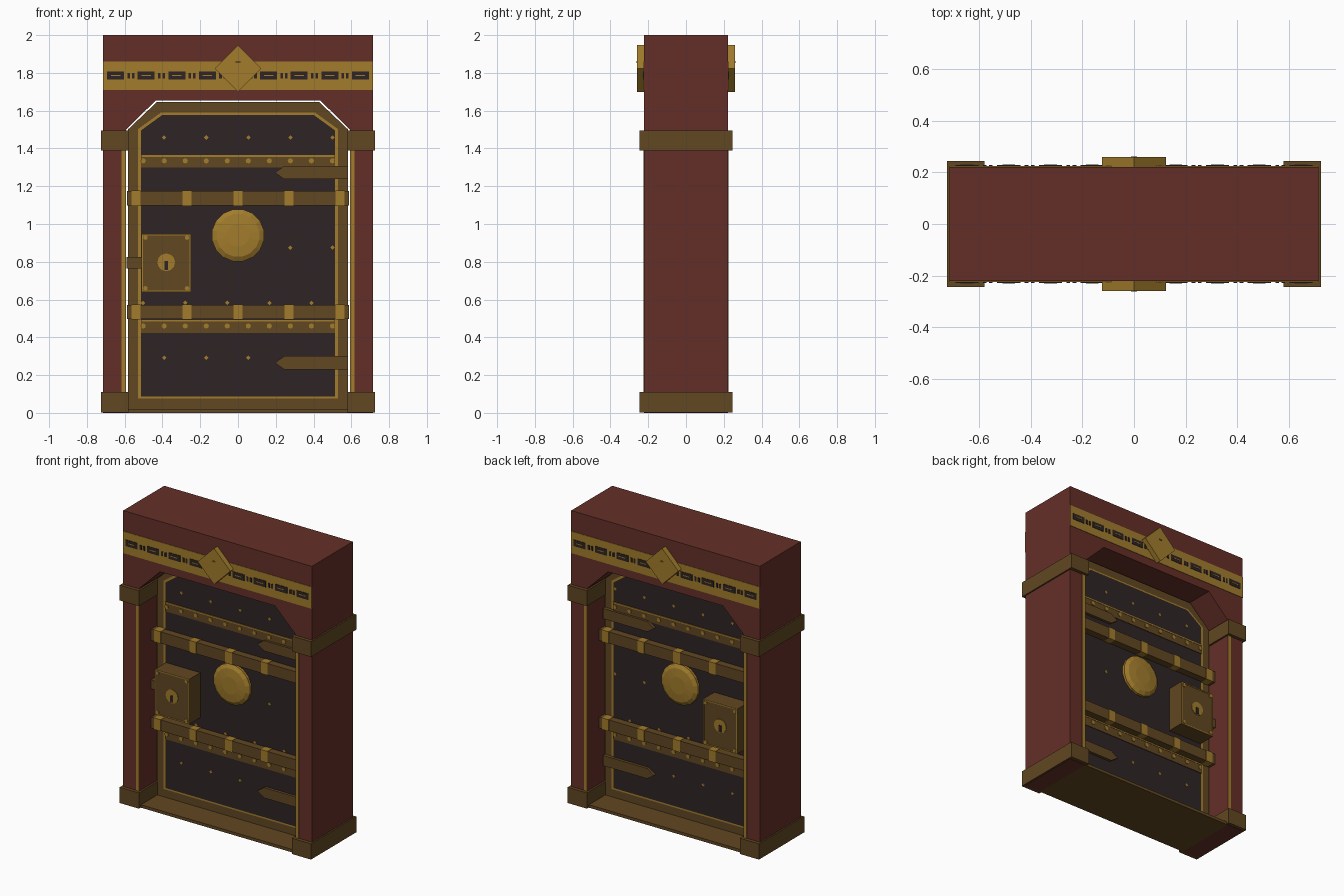
import bpy, bmesh, math

if "Cube" in bpy.data.objects:
    bpy.data.objects.remove(bpy.data.objects["Cube"])


def material(name, srgb):
    m = bpy.data.materials.new(name)
    lin = [((c / 255 + 0.055) / 1.055) ** 2.4 for c in srgb]
    m.diffuse_color = (*lin, 1)
    m.use_nodes = True
    m.node_tree.nodes["Principled BSDF"].inputs["Base Color"].default_value = m.diffuse_color
    return m


RED = material("dark_red_wood", (101, 47, 39))
BROWN = material("bronze_brown", (97, 71, 34))
GOLD = material("gold", (162, 124, 44))
DARK = material("dark_panel", (46, 36, 37))


def rect(x0, x1, z0, z1):
    return [(x0, z0), (x1, z0), (x1, z1), (x0, z1)]


def ngon(cx, cz, r, n, turn=0.0):
    return [(cx + r * math.cos(turn + 2 * math.pi * i / n),
             cz + r * math.sin(turn + 2 * math.pi * i / n)) for i in range(n)]


def prisms(name, profiles, y0, y1, mat, both=False):
    """Extrude x-z outlines from y0 to y1; both repeats them on the back."""
    bm = bmesh.new()
    for pts in profiles:
        a = [bm.verts.new((x, y0, z)) for x, z in pts]
        b = [bm.verts.new((x, y1, z)) for x, z in pts]
        bm.faces.new(a)
        bm.faces.new(b[::-1])
        for i in range(len(pts)):
            j = (i + 1) % len(pts)
            bm.faces.new((a[i], b[i], b[j], a[j]))
    bmesh.ops.recalc_face_normals(bm, faces=bm.faces)
    return finish(name, bm, mat, both)


def finish(name, bm, mat, both):
    me = bpy.data.meshes.new(name)
    bm.to_mesh(me)
    bm.free()
    me.materials.append(mat)
    ob = bpy.data.objects.new(name, me)
    bpy.context.collection.objects.link(ob)
    if both:
        mod = ob.modifiers.new("back_copy", 'MIRROR')
        mod.use_axis = (False, True, False)
        mod.use_mirror_merge = False
    return ob


def arch(w, z0, shoulder, top_w, top):
    return [(-w, z0), (w, z0), (w, shoulder), (top_w, top), (-top_w, top), (-w, shoulder)]


# Outer frame with chamfered opening
W, D = 0.715, 0.222
prisms("frame", [[(-W, 0), (-0.592, 0), (-0.592, 1.50), (-0.435, 1.655), (0.435, 1.655),
                  (0.592, 1.50), (0.592, 0), (W, 0), (W, 2), (-W, 2)]], -D, D, RED)
prisms("sill", [rect(-0.592, 0.592, 0, 0.02)], -D, D, BROWN)

# Collar blocks around the pillars
prisms("pillar_collars", [rect(*xs, *zs) for xs in ((-0.725, -0.58), (0.58, 0.725))
                          for zs in ((0.002, 0.11), (1.39, 1.495))], -0.245, 0.245, BROWN)

# Gold strips on the inner edges of the pillars
prisms("pillar_strips", [rect(-0.617, -0.592, 0.11, 1.39), rect(0.592, 0.617, 0.11, 1.39)],
       -D - 0.003, -D, GOLD, True)

# Frieze band with dark dashes and dots
prisms("frieze_band", [rect(-W, W, 1.71, 1.86)], -D - 0.003, -D, GOLD, True)
marks = []
for i in range(-4, 5):
    x = i * 0.162
    marks.append(rect(max(x - 0.045, -W), min(x + 0.045, W), 1.765, 1.808))
    if i < 4:
        marks += [rect(x + 0.062, x + 0.076, 1.77, 1.80), rect(x + 0.086, x + 0.1, 1.77, 1.80)]
prisms("frieze_marks", marks, -D - 0.006, -D - 0.002, DARK, True)
prisms("frieze_mark_lines", [rect(i * 0.162 - 0.025, i * 0.162 + 0.025, 1.784, 1.79)
                             for i in range(-4, 5)], -D - 0.008, -D - 0.005, GOLD, True)

# Diamond medallion
prisms("diamond_medallion", [ngon(0, 1.823, 0.124, 4)], -0.26, -D + 0.02, GOLD, True)
prisms("medallion_dot", [rect(-0.012, 0.012, 1.852, 1.862)], -0.262, -0.259, BROWN, True)

# Door slab, gold edging and dark panel
F = 0.045
prisms("door", [arch(0.583, 0.02, 1.50, 0.43, 1.645)], -F, F, BROWN)
prisms("panel_edging", [arch(0.53, 0.075, 1.502, 0.408, 1.59)], -F - 0.003, -F, GOLD, True)
prisms("door_panel", [arch(0.514, 0.087, 1.495, 0.40, 1.578)], -F - 0.006, -F - 0.002, DARK, True)

# Flat bands with a gold top line and rivets
bands = [(1.30, 1.365), (0.424, 0.492)]
prisms("rivet_bands", [rect(-0.514, 0.514, a, b) for a, b in bands], -F - 0.010, -F - 0.004, BROWN, True)
prisms("band_lines", [rect(-0.514, 0.514, b - 0.009, b) for a, b in bands],
       -F - 0.012, -F - 0.008, GOLD, True)
cols = [-0.502 + 0.1113 * i for i in range(10)]
prisms("band_rivets", [ngon(x, (a + b) / 2 + 0.002, 0.014, 8) for a, b in bands for x in cols],
       -F - 0.015, -F - 0.008, GOLD, True)

# Small rivets scattered on the panel
spots = [(x, 1.458) for x in cols[1::2]] + [(x, 0.292) for x in cols[1:6:2]]
spots += [(x, 0.875) for x in cols[7::2]] + [(x, 0.582) for x in cols[::2]]
prisms("panel_rivets", [ngon(x, z, 0.012, 4) for x, z in spots], -F - 0.010, -F - 0.004, GOLD, True)

# Heavy cross bars with gold clasps
bars = [(1.097, 1.175), (0.497, 0.572)]
prisms("cross_bars", [rect(-0.588, 0.588, a, b) for a, b in bars], -0.10, -F, BROWN, True)
prisms("bar_clasps", [rect(x - 0.025, x + 0.025, a - 0.002, b + 0.002) for a, b in bars
                      for x in (-0.54, -0.27, 0, 0.27, 0.54)], -0.103, -F, GOLD, True)

# Pointed hinge straps
prisms("hinge_straps", [[(0.582, z - 0.035), (0.582, z + 0.035), (0.245, z + 0.035),
                         (0.195, z), (0.245, z - 0.035)] for z in (0.265, 1.272)],
       -F - 0.025, -F, BROWN, True)

# Round boss in the centre
bm = bmesh.new()
rings = [(0.14, -F), (0.14, -0.068), (0.115, -0.083), (0.06, -0.089)]
loops = [[bm.verts.new((x, y, z)) for x, z in ngon(0, 0.94, r, 16, math.pi / 16)] for r, y in rings]
for a, b in zip(loops, loops[1:]):
    for i in range(16):
        j = (i + 1) % 16
        bm.faces.new((a[i], a[j], b[j], b[i]))
bm.faces.new(loops[-1])
bm.faces.new(loops[0][::-1])
bmesh.ops.recalc_face_normals(bm, faces=bm.faces)
finish("round_boss", bm, GOLD, True)

# Lock box with edging, corner studs, keyhole and bolt
lx0, lx1, lz0, lz1, L = -0.51, -0.25, 0.64, 0.948, -0.17
prisms("lock_box", [rect(lx0, lx1, lz0, lz1)], L, -F, BROWN, True)
t = 0.008
prisms("lock_edging", [rect(lx0, lx1, lz0, lz0 + t), rect(lx0, lx1, lz1 - t, lz1),
                       rect(lx0, lx0 + t, lz0 + t, lz1 - t), rect(lx1 - t, lx1, lz0 + t, lz1 - t)],
       L - 0.003, L, GOLD, True)
prisms("lock_studs", [ngon(x, z, 0.012, 8) for x in (lx0 + 0.02, lx1 - 0.02)
                      for z in (lz0 + 0.02, lz1 - 0.02)], L - 0.006, L, GOLD, True)
prisms("keyhole_plate", [ngon(-0.38, 0.797, 0.047, 12)], L - 0.004, L, GOLD, True)
prisms("keyhole", [rect(-0.39, -0.37, 0.757, 0.803)], L - 0.007, L - 0.003, DARK, True)
prisms("lock_bolt", [rect(-0.59, lx0, 0.765, 0.826)], -0.10, -F, BROWN, True)
